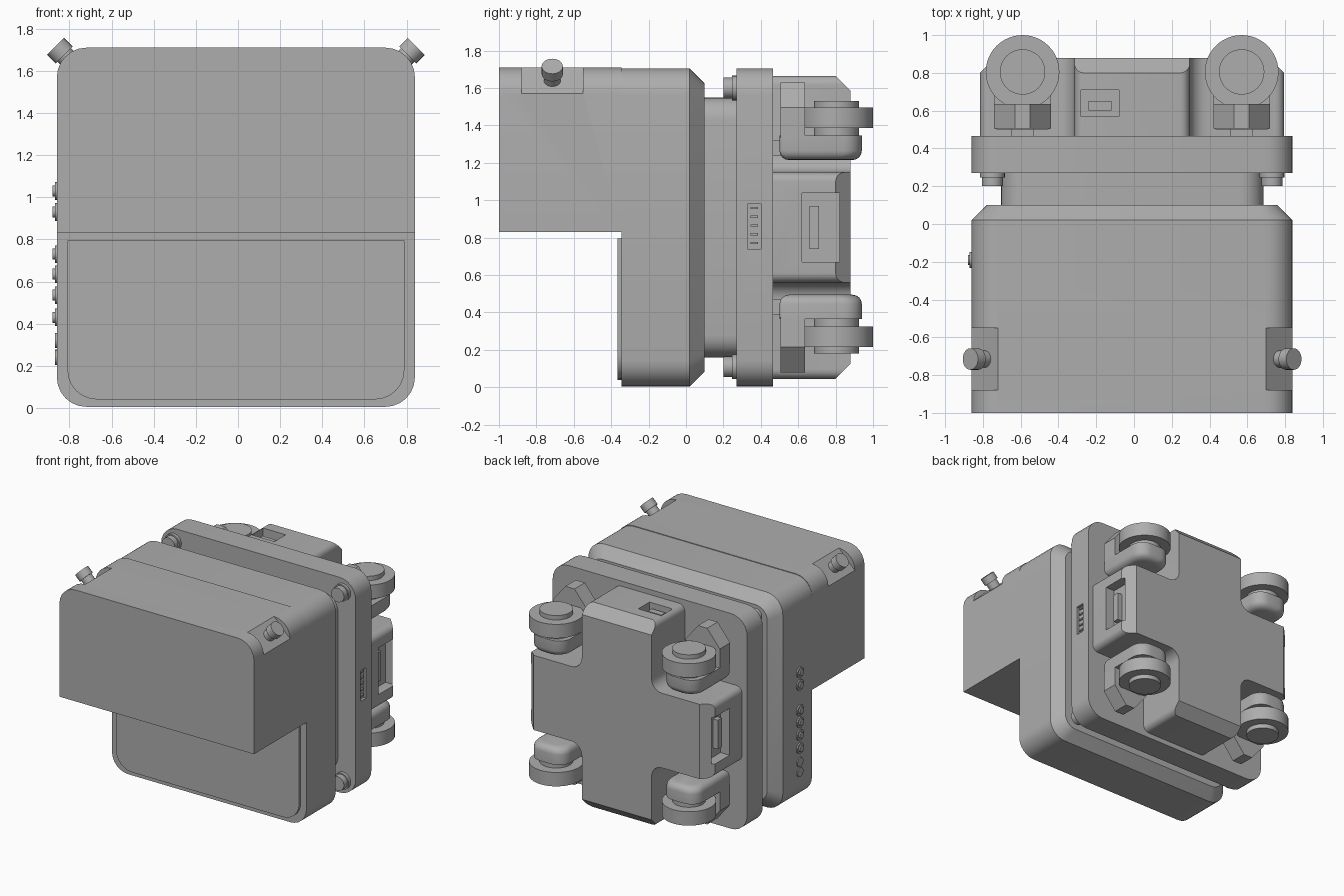
import bpy, bmesh, math
from mathutils import Vector, Matrix

if "Cube" in bpy.data.objects:
    bpy.data.objects.remove(bpy.data.objects["Cube"], do_unlink=True)

CX, CZ = -0.01, 0.855      # centre of the housing in x and z
HALF, RAD = 0.85, 0.14     # housing half width and corner radius

grey = bpy.data.materials.new("plain grey")
grey.use_nodes = True
grey.diffuse_color = (0.42, 0.42, 0.42, 1)
grey.node_tree.nodes["Principled BSDF"].inputs["Base Color"].default_value = (0.42, 0.42, 0.42, 1)


def finish(name, bm):
    bmesh.ops.recalc_face_normals(bm, faces=bm.faces)
    mesh = bpy.data.meshes.new(name)
    bm.to_mesh(mesh)
    bm.free()
    mesh.materials.append(grey)
    ob = bpy.data.objects.new(name, mesh)
    bpy.context.collection.objects.link(ob)
    return smooth(ob)


def smooth(ob):
    bpy.ops.object.select_all(action='DESELECT')
    ob.select_set(True)
    bpy.context.view_layer.objects.active = ob
    bpy.ops.object.shade_smooth_by_angle(angle=math.radians(30))
    return ob


def rounded(points, radii, seg=6):
    """Round the right-angled corners of a polygon."""
    out = []
    for i, (p, r) in enumerate(zip(points, radii)):
        p = Vector(p)
        if r == 0:
            out.append(p)
            continue
        a = (Vector(points[i - 1]) - p).normalized() * r
        b = (Vector(points[(i + 1) % len(points)]) - p).normalized() * r
        for k in range(seg + 1):
            t = k / seg * math.pi / 2
            out.append(p + a + b - b * math.cos(t) - a * math.sin(t))
    return out


def rect(x0, x1, z0, z1, low=0, high=None):
    high = low if high is None else high
    return rounded([(x0, z0), (x1, z0), (x1, z1), (x0, z1)], [low, low, high, high])


def square(half, r):
    return rect(CX - half, CX + half, CZ - half, CZ + half, r)


def loft(sections, axis='Y'):
    """Skin a list of (position, outline) sections; outlines lie in XZ or XY."""
    bm = bmesh.new()
    rings = []
    for pos, outline in sections:
        rings.append([bm.verts.new((p.x, pos, p.y) if axis == 'Y' else (p.x, p.y, pos))
                      for p in outline])
    n = len(rings[0])
    for a, b in zip(rings, rings[1:]):
        for i in range(n):
            bm.faces.new((a[i], a[(i + 1) % n], b[(i + 1) % n], b[i]))
    bm.faces.new(rings[0])
    bm.faces.new(rings[-1])
    bmesh.ops.recalc_face_normals(bm, faces=bm.faces)
    return bm


def box(name, lo, hi):
    bm = bmesh.new()
    lo, hi = Vector(lo), Vector(hi)
    bmesh.ops.create_cube(bm, size=1, matrix=Matrix.Translation((lo + hi) / 2)
                          @ Matrix.Diagonal((hi - lo).to_4d()))
    return finish(name, bm)


def lathe(name, base, direction, steps, seg=40):
    """Stacked discs along a direction: steps are (start, end, radius)."""
    bm = bmesh.new()
    d = Vector(direction).normalized()
    turn = d.to_track_quat('Z', 'Y').to_matrix().to_4x4()
    for s, e, r in steps:
        bmesh.ops.create_cone(bm, cap_ends=True, segments=seg, radius1=r, radius2=r, depth=e - s,
                              matrix=Matrix.Translation(Vector(base) + d * (s + e) / 2) @ turn)
    return finish(name, bm)


def cut(ob, cutter):
    cutter.hide_render = True
    mod = ob.modifiers.new("cut", 'BOOLEAN')
    mod.operation, mod.object, mod.solver = 'DIFFERENCE', cutter, 'EXACT'
    bpy.ops.object.select_all(action='DESELECT')
    ob.select_set(True)
    bpy.context.view_layer.objects.active = ob
    bpy.ops.object.modifier_apply(modifier=mod.name)
    bpy.data.objects.remove(cutter, do_unlink=True)
    smooth(ob)


# Main housing with chamfered rear edge, neck and rear plate
full = square(HALF, RAD)
finish("main_housing", loft([(-0.345, full), (0.02, full), (0.1, square(0.77, 0.1))]))
neck = square(0.695, 0.12)
finish("neck", loft([(0.09, neck), (0.28, neck)]))
rear_plate = finish("rear_plate", loft([(0.27, full), (0.465, full)]))
cut(rear_plate, box("port_cutter", (CX + HALF - 0.02, 0.33, 0.74), (1, 0.4, 0.98)))
for i in range(5):
    z = 0.765 + i * 0.047
    box("port_pin", (CX + HALF - 0.03, 0.345, z), (CX + HALF - 0.008, 0.385, z + 0.012))

# Overhanging upper front box, with flat corner notches for the knobs
outline = rect(CX - HALF, CX + HALF, 0.83, 1.71, 0, RAD)
hood = finish("front_hood", loft([(-1, outline), (-0.345, outline)]))
for side in (-1, 1):
    corner = Vector((CX + side * (HALF - 0.07), -0.715, 1.64))
    d = Vector((side, 0, 1)).normalized()
    bm = bmesh.new()
    bmesh.ops.create_cube(bm, size=1, matrix=Matrix.Translation(corner + d * 0.1)
                          @ Matrix.Rotation(side * math.pi / 4, 4, 'Y')
                          @ Matrix.Diagonal((0.5, 0.33, 0.2, 1)))
    cut(hood, finish("notch_cutter", bm))
    lathe("corner_knob", corner, d, [(-0.02, 0.06, 0.045), (0.05, 0.108, 0.057)], 24)

# Lower front panel
panel = rect(CX - 0.8, CX + 0.8, 0.04, 0.795, RAD, 0)
finish("front_panel", loft([(-0.365, panel), (-0.34, panel)]))

# Corner screws between housing and rear plate
for sx in (-1, 1):
    for sz in (-1, 1):
        lathe("corner_screw", (CX + sx * 0.74, 0.28, CZ + sz * 0.745), (0, -1, 0),
              [(0, 0.035, 0.066), (0.03, 0.08, 0.056)], 24)

# Side buttons and sockets
wall = CX - HALF
for z in (1.03, 0.93, 0.73, 0.635, 0.535, 0.43):
    lathe("side_button", (wall + 0.01, -0.19, z), (-1, 0, 0),
          [(0, 0.02, 0.042), (0.015, 0.03, 0.026)], 20)
for z in (0.32, 0.24):
    lathe("side_socket", (wall + 0.01, -0.19, z), (-1, 0, 0), [(0, 0.018, 0.036)], 20)

# Rear cross: rounded plan, extruded, with chamfered arm ends
a, b, r, f = 0.305, 0.295, 0.05, 0.09     # arm half widths, end and inner radii
L, H = 0.805, 0.81                        # arm half lengths
quarter = [(L, b), (a, b), (a, H)]
pts, radii = [], []
for sx, sz in ((1, 1), (-1, 1), (-1, -1), (1, -1)):
    step = 1 if sx * sz > 0 else -1
    pts += [(CX + sx * x, CZ + sz * z) for x, z in quarter[::step]]
    radii += [r, f, r]
plan = rounded(pts, radii)
bm = loft([(0.46, plan), (0.88, plan)])
for nx, nz in ((1, 0), (-1, 0), (0, 1), (0, -1)):
    geom = bm.verts[:] + bm.edges[:] + bm.faces[:]
    res = bmesh.ops.bisect_plane(bm, geom=geom, clear_outer=True, dist=1e-5,
                                 plane_co=(CX + nx * L, 0.8, CZ + nz * H), plane_no=(nx, 1, nz))
    edges = [e for e in res["geom_cut"] if isinstance(e, bmesh.types.BMEdge)]
    bmesh.ops.holes_fill(bm, edges=edges, sides=0)
cross = finish("rear_cross", bm)

# Connector pockets in the cross
for side in (-1, 1):
    wall = CX + side * L
    xs = sorted((wall - side * 0.08, wall + side * 0.1))
    cut(cross, box("pocket_cutter", (xs[0], 0.62, 0.67), (xs[1], 0.82, 1.04)))
    xs = sorted((wall - side * 0.09, wall - side * 0.04))
    box("side_connector", (xs[0], 0.66, 0.74), (xs[1], 0.71, 0.97))
cut(cross, box("top_cutter", (-0.28, 0.57, CZ + H - 0.07), (-0.08, 0.71, 1.8)))
box("top_connector", (-0.24, 0.6, CZ + H - 0.08), (-0.12, 0.65, CZ + H - 0.03))

# Four roller assemblies, mirrored about the centre
for sx in (-1, 1):
    for sz in (-1, 1):
        x = CX + sx * 0.58

        def zed(h):
            return CZ + sz * h

        lathe("roller", (x, 0.805, CZ), (0, 0, sz), [(0.53, 0.64, 0.195), (0.48, 0.675, 0.12)], 48)
        # Arm under the roller, with a softened inner edge
        def arm_plan(inset):
            q = 0.15 - inset
            return rounded([(x - q, 0.5 + inset), (x + q, 0.5 + inset),
                            (x + q, 0.94 - inset), (x - q, 0.94 - inset)],
                           [0.02, 0.02, 0.1, 0.1])
        curve = [(0.05 * (1 - math.sin(t)), 0.05 * (1 - math.cos(t)))
                 for t in (k * math.pi / 8 for k in range(5))]
        finish("roller_arm", loft([(zed(0.36 + h), arm_plan(i)) for i, h in curve]
                                  + [(zed(0.49), arm_plan(0))], 'Z'))
        box("arm_stub", (x - 0.06, 0.46, CZ + sz * 0.425 - 0.04), (x + 0.06, 0.56, CZ + sz * 0.425 + 0.04))
        # Upright bracket with sloping shoulders
        shape = [Vector((x + u, zed(h))) for u, h in
                 ((-0.15, 0.48), (0.15, 0.48), (0.15, 0.64), (0.04, 0.775), (-0.04, 0.775), (-0.15, 0.64))]
        finish("roller_bracket", loft([(0.505, shape), (0.635, shape)]))
